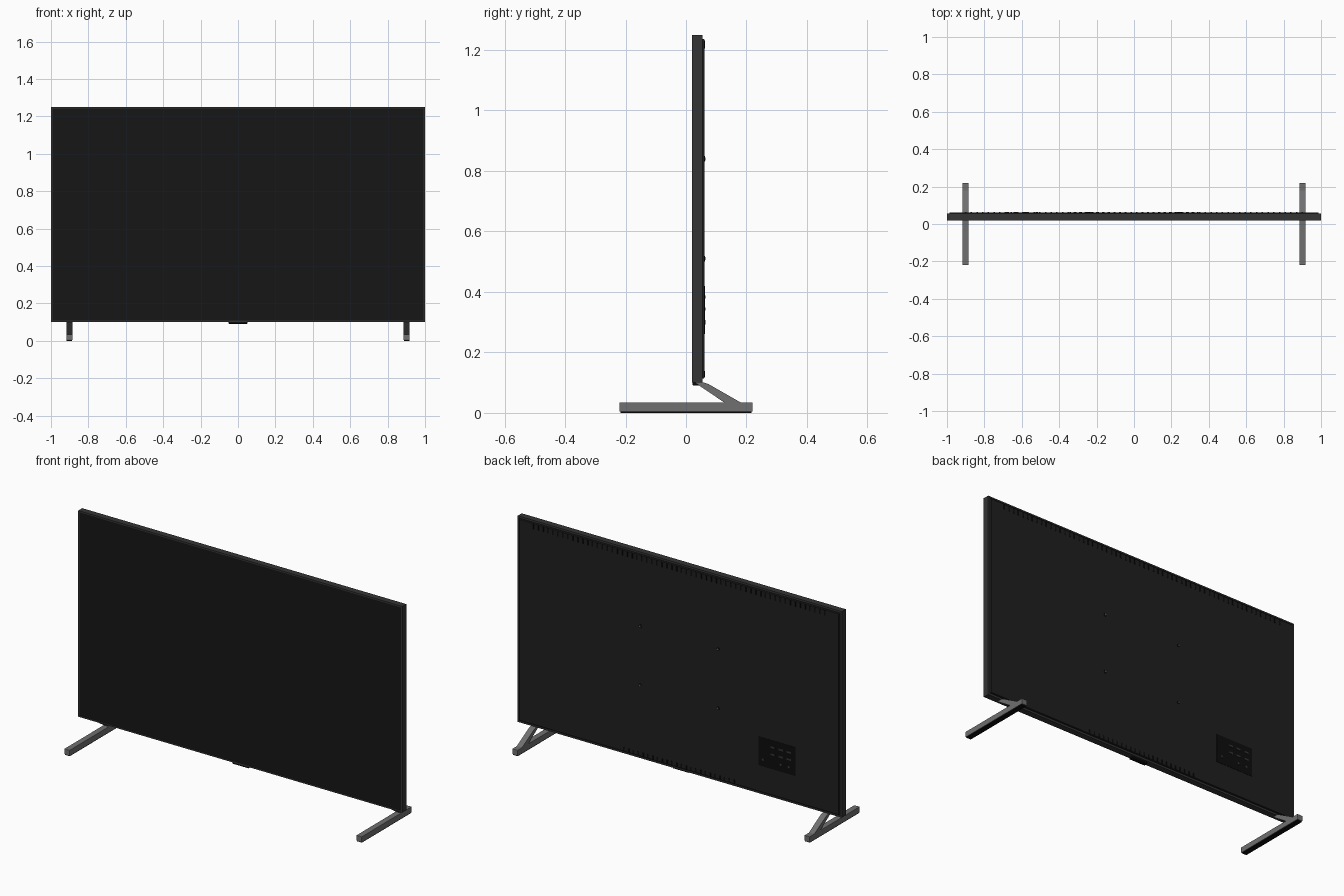
import bpy, bmesh, math
from mathutils import Matrix

if "Cube" in bpy.data.objects:
    bpy.data.objects.remove(bpy.data.objects["Cube"])


def material(name, v, b=0.0):
    m = bpy.data.materials.new(name)
    m.diffuse_color = (v, v, v + b, 1)
    m.use_nodes = True
    m.node_tree.nodes["Principled BSDF"].inputs["Base Color"].default_value = m.diffuse_color
    return m


SCREEN = material("screen_black", 0.008)
FRAME = material("frame_dark", 0.035)
BACK = material("back_dark", 0.014, 0.001)
BLACK = material("black_plastic", 0.004)
METAL = material("foot_metal", 0.16, 0.005)
STEEL = material("steel", 0.10)


def finish(name, bm, mat, bevel=0):
    bmesh.ops.recalc_face_normals(bm, faces=bm.faces)
    me = bpy.data.meshes.new(name)
    bm.to_mesh(me)
    bm.free()
    ob = bpy.data.objects.new(name, me)
    bpy.context.collection.objects.link(ob)
    me.materials.append(mat)
    if bevel:
        mod = ob.modifiers.new("bevel", "BEVEL")
        mod.width = bevel
        mod.segments = 2
    return ob


def add_box(bm, x0, x1, y0, y1, z0, z1):
    m = Matrix.Translation(((x0 + x1) / 2, (y0 + y1) / 2, (z0 + z1) / 2))
    m = m @ Matrix.Diagonal((x1 - x0, y1 - y0, z1 - z0, 1))
    return bmesh.ops.create_cube(bm, size=1, matrix=m)["verts"]


def boxes(name, items, mat, bevel=0):
    bm = bmesh.new()
    for b in items:
        add_box(bm, *b)
    return finish(name, bm, mat, bevel)


def discs(name, centres, r, y0, y1, mat, sides=16):
    bm = bmesh.new()
    for x, z in centres:
        m = Matrix.Translation((x, (y0 + y1) / 2, z)) @ Matrix.Rotation(math.pi / 2, 4, 'X')
        bmesh.ops.create_cone(bm, cap_ends=True, segments=sides, radius1=r,
                              radius2=r, depth=y1 - y0, matrix=m)
    return finish(name, bm, mat)


# Outer frame: four thin rails around the panel
Z0, Z1, T = 0.10, 1.25, 0.008
boxes("frame", [(-1, 1, 0.02, 0.055, Z1 - T, Z1), (-1, 1, 0.02, 0.055, Z0, Z0 + T),
                (-1, -1 + T, 0.02, 0.055, Z0 + T, Z1 - T),
                (1 - T, 1, 0.02, 0.055, Z0 + T, Z1 - T)], FRAME)

# Screen glass, just behind the frame lip
boxes("screen", [(-1 + T, 1 - T, 0.0215, 0.03, Z0 + T, Z1 - T)], SCREEN)

# Back cover with a tapered edge
bm = bmesh.new()
for v in add_box(bm, -1 + T, 1 - T, 0.03, 0.061, Z0 + T, Z1 - T):
    if v.co.y > 0.05:
        v.co.x *= 0.985 / (1 - T)
        v.co.z += 0.007 if v.co.z < 0.6 else -0.007
# flat rim behind the rails
add_box(bm, -1 + T, 1 - T, 0.031, 0.053, Z0 + T, Z1 - T)
finish("back_cover", bm, BACK)

# Ventilation slots along the top and bottom of the back
def slots(n, half, z0, z1):
    xs = [-half + 2 * half * i / (n - 1) for i in range(n)]
    return [(x - 0.004, x + 0.004, 0.058, 0.063, z0, z1) for x in xs]

boxes("top_vents", slots(60, 0.9, 1.205, 1.232), BLACK)
boxes("bottom_vents", slots(24, 0.34, 0.118, 0.138), BLACK)

# Wall mount screws
mounts = [(sx * 0.24, z) for sx in (-1, 1) for z in (0.51, 0.84)]
discs("mount_rings", mounts, 0.009, 0.058, 0.0635, BLACK)
discs("mount_screws", mounts, 0.005, 0.06, 0.065, STEEL)

# Connector plate with its sockets
boxes("connector_plate", [(-0.72, -0.49, 0.058, 0.0625, 0.26, 0.42)], BLACK)
boxes("connector_sockets", [(x - 0.013, x + 0.013, 0.06, 0.065, z - 0.005, z + 0.005)
                            for z in (0.383, 0.343) for x in (-0.68, -0.63, -0.58)], FRAME)
discs("round_sockets", [(-0.52, 0.30), (-0.68, 0.30), (-0.63, 0.30)], 0.007, 0.06, 0.065, FRAME)

# Sensor bump under the bottom edge
boxes("sensor", [(-0.05, 0.05, 0.022, 0.045, 0.091, 0.101)], BLACK, 0.002)

# Feet: floor bar, slanted strut, rubber strip, mirrored left and right
for side, s in (("left", -1), ("right", 1)):
    x0, x1 = sorted((s * 0.885, s * 0.918))
    boxes(side + "_foot_bar", [(x0, x1, -0.22, 0.22, 0.004, 0.035)], METAL, 0.002)
    boxes(side + "_foot_pad", [(x0 + 0.002, x1 - 0.002, -0.216, 0.216, 0, 0.005)], BLACK)
    bm = bmesh.new()
    prof = [(0.028, 0.101), (0.058, 0.101), (0.075, 0.095), (0.185, 0.032), (0.130, 0.032)]
    f = bm.faces.new([bm.verts.new((x0, y, z)) for y, z in prof])
    ext = bmesh.ops.extrude_face_region(bm, geom=[f])["geom"]
    bmesh.ops.translate(bm, vec=(x1 - x0, 0, 0),
                        verts=[g for g in ext if isinstance(g, bmesh.types.BMVert)])
    finish(side + "_foot_strut", bm, METAL)
